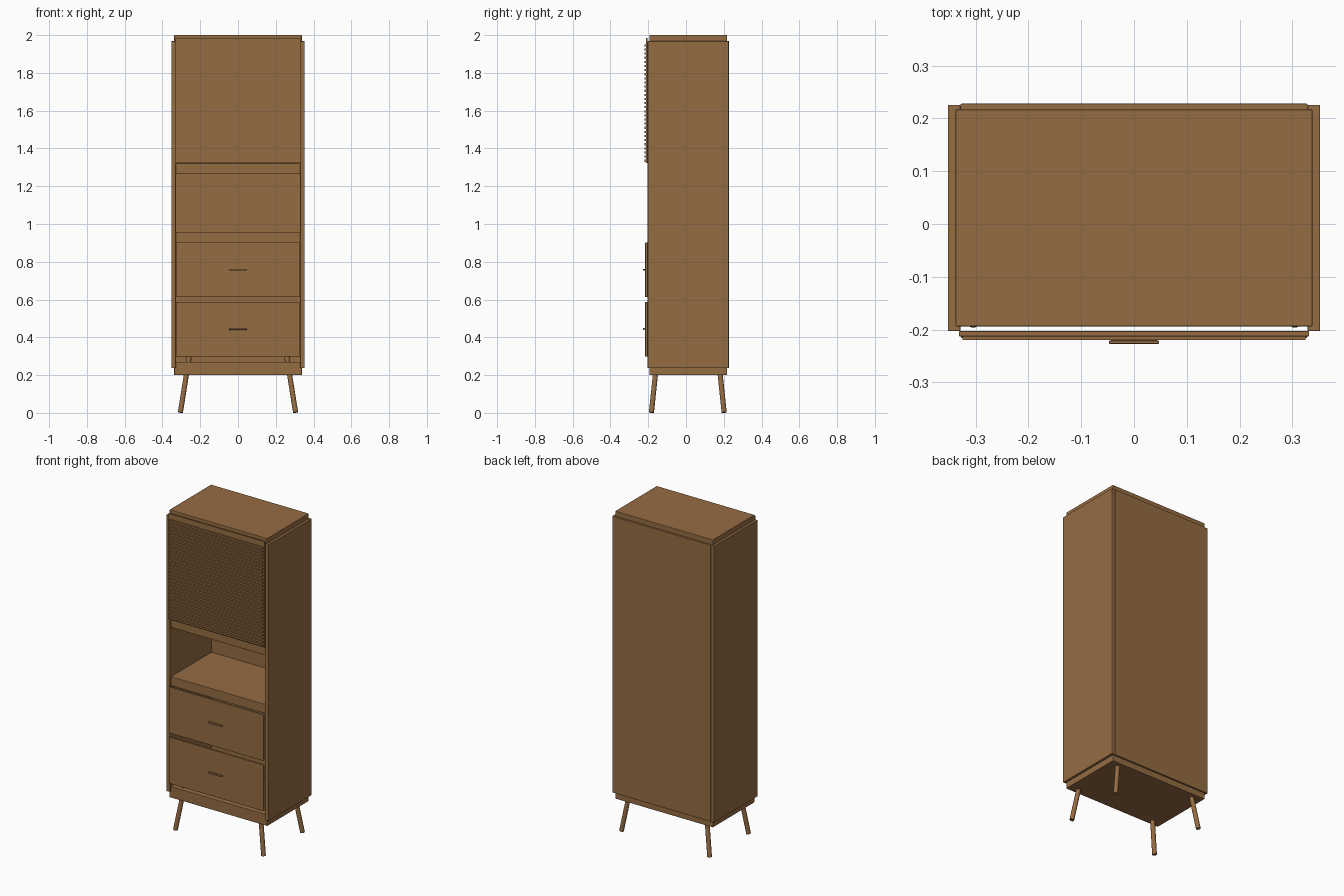
import bpy
from mathutils import Vector

cube = bpy.data.objects.get("Cube")
if cube:
    bpy.data.objects.remove(cube, do_unlink=True)

wood = bpy.data.materials.new("walnut_brown")
wood.use_nodes = True
wood.diffuse_color = (0.30, 0.15, 0.055, 1)
shader = next(n for n in wood.node_tree.nodes if n.type == 'BSDF_PRINCIPLED')
shader.inputs["Base Color"].default_value = wood.diffuse_color
shader.inputs["Roughness"].default_value = 0.6


def board(name, x, y, z, bevel=0.002):
    """Box between the given (min, max) ranges, with softened edges."""
    bpy.ops.mesh.primitive_cube_add(size=1)
    ob = bpy.context.object
    ob.name = name
    ob.location = [(a + b) / 2 for a, b in (x, y, z)]
    ob.scale = [b - a for a, b in (x, y, z)]
    bpy.ops.object.transform_apply(location=False, rotation=False, scale=True)
    ob.data.materials.append(wood)
    if bevel:
        mod = ob.modifiers.new("soft_edges", 'BEVEL')
        mod.width = bevel
        mod.segments = 2
    return ob


def rod(name, start, end, radius):
    """Round bar from start to end."""
    a, b = Vector(start), Vector(end)
    bpy.ops.mesh.primitive_cylinder_add(vertices=24, radius=radius, depth=(b - a).length)
    ob = bpy.context.object
    ob.name = name
    ob.location = (a + b) / 2
    ob.rotation_euler = (b - a).to_track_quat('Z', 'Y').to_euler()
    ob.data.materials.append(wood)
    bpy.ops.object.shade_smooth_by_angle()
    return ob


# Carcass
INNER = 0.329
DEPTH = (-0.194, 0.217)
board("left_side", (INNER, 0.353), (-0.203, 0.226), (0.238, 1.968))
board("right_side", (-0.353, -INNER), (-0.203, 0.226), (0.238, 1.968))
board("back_panel", (-INNER, INNER), (0.206, 0.228), (0.238, 1.968))
board("top_panel", (-0.338, 0.338), DEPTH, (1.935, 2.0))
board("bottom_panel", (-0.338, 0.338), DEPTH, (0.2, 0.27))

# Shelves around the open niche
board("niche_floor", (-INNER, INNER), DEPTH, (0.90, 0.958))
board("niche_ceiling", (-INNER, INNER), DEPTH, (1.265, 1.322))

# Drawers with bar handles
for name, low, high, grip in (("lower", 0.298, 0.588, 0.445),
                              ("upper", 0.613, 0.902, 0.758)):
    board(name + "_drawer_front", (-0.328, 0.328), (-0.216, -0.204), (low, high))
    board(name + "_handle_mount", (-0.044, 0.044), (-0.222, -0.215),
          (grip - 0.003, grip + 0.003), 0)
    board(name + "_handle", (-0.047, 0.047), (-0.227, -0.221),
          (grip - 0.005, grip + 0.005), 0.001)

# Slatted upper door
board("upper_door", (-0.332, 0.332), (-0.213, -0.203), (1.322, 1.985))
SLATS = 29
for i in range(SLATS):
    z = 1.335 + i * 0.0218
    board(f"door_slat_{i + 1}", (-0.325, 0.325), (-0.220, -0.212),
          (z - 0.0055, z + 0.0055), 0)

# Splayed legs
for side, sx in (("left", 1), ("right", -1)):
    for end, foot_y, top_y in (("front", -0.183, -0.152), ("back", 0.202, 0.171)):
        rod(f"{end}_{side}_leg", (sx * 0.305, foot_y, 0.002),
            (sx * 0.258, top_y, 0.298), 0.0135)
